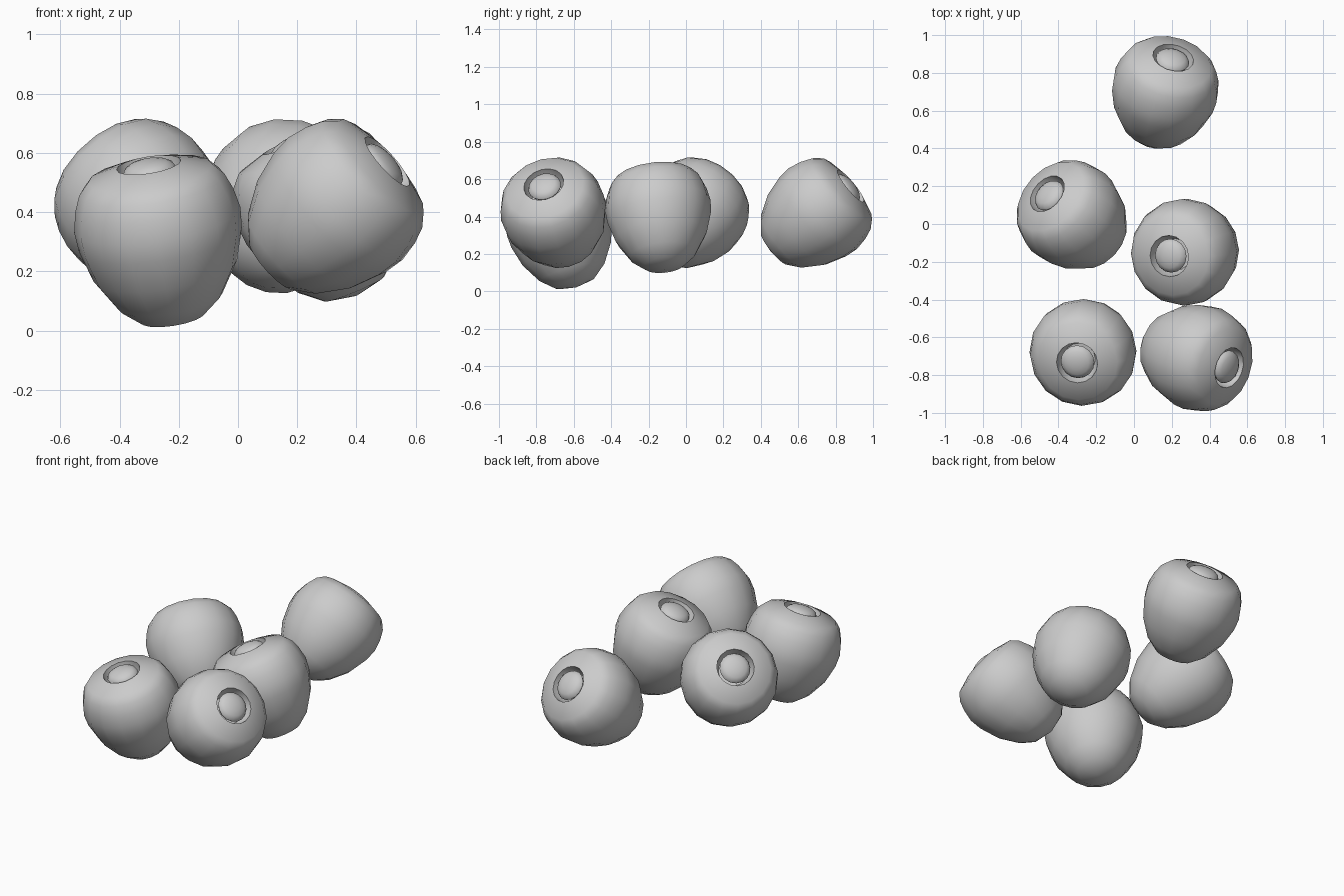
import bpy, bmesh, math
from mathutils import Vector

cube = bpy.data.objects.get("Cube")
if cube:
    bpy.data.objects.remove(cube, do_unlink=True)

# One plain grey for everything
grey = bpy.data.materials.new("light_grey")
grey.use_nodes = True
grey.diffuse_color = (0.6, 0.6, 0.6, 1)
grey.node_tree.nodes["Principled BSDF"].inputs["Base Color"].default_value = (0.6, 0.6, 0.6, 1)

SIDES = 16

# Radius and height, from the round base over the shoulder into the socket
BODY = [(0, 0), (0.11, 0.025), (0.18, 0.085), (0.245, 0.19), (0.278, 0.3),
        (0.284, 0.37), (0.27, 0.44), (0.248, 0.495), (0.212, 0.535),
        (0.11, 0.565), (0.104, 0.52), (0.085, 0.48), (0, 0.48)]

# Flattened button sitting in the socket
BUTTON = [(0.09 * math.sin(a), 0.545 - 0.038 * math.cos(a))
          for a in (math.pi * i / 8 for i in range(9))]


def lathe(name, profile):
    """Revolve a radius/height profile around z."""
    bm = bmesh.new()
    verts = [bm.verts.new((r, 0, z)) for r, z in profile]
    edges = [bm.edges.new(pair) for pair in zip(verts, verts[1:])]
    bmesh.ops.spin(bm, geom=verts + edges, cent=(0, 0, 0), axis=(0, 0, 1),
                   angle=math.tau, steps=SIDES)
    bmesh.ops.remove_doubles(bm, verts=bm.verts, dist=0.0005)
    bmesh.ops.recalc_face_normals(bm, faces=bm.faces)
    mesh = bpy.data.meshes.new(name)
    bm.to_mesh(mesh)
    bm.free()
    mesh.materials.append(grey)
    obj = bpy.data.objects.new(name, mesh)
    bpy.context.collection.objects.link(obj)
    bpy.ops.object.select_all(action='DESELECT')
    obj.select_set(True)
    bpy.context.view_layer.objects.active = obj
    bpy.ops.object.shade_smooth_by_angle(angle=math.radians(38))
    return obj


def place_fruit(name, centre, axis):
    """Build one fruit, lean it along axis and centre its bounds."""
    body = lathe(name + "_body", BODY)
    button = lathe(name + "_button", BUTTON)
    turn = Vector((0, 0, 1)).rotation_difference(Vector(axis).normalized()).to_matrix().to_4x4()
    for obj in (body, button):
        obj.data.transform(turn)
    columns = list(zip(*(v.co for v in body.data.vertices)))
    middle = Vector([(min(c) + max(c)) / 2 for c in columns])
    for obj in (body, button):
        obj.location = Vector(centre) - middle


# Scattered group: name, centre, direction the socket faces
for fruit in (
    ("front_right_fruit", (-0.27, -0.68, 0.303), (-0.15, -0.26, 0.95)),
    ("front_left_fruit", (0.33, -0.71, 0.42), (0.72, -0.24, 0.64)),
    ("middle_left_fruit", (0.27, -0.15, 0.395), (-0.38, -0.1, 0.92)),
    ("middle_right_fruit", (-0.33, 0.05, 0.42), (-0.57, 0.5, 0.65)),
    ("back_fruit", (0.165, 0.697, 0.42), (0.2, 0.76, 0.62)),
):
    place_fruit(*fruit)
